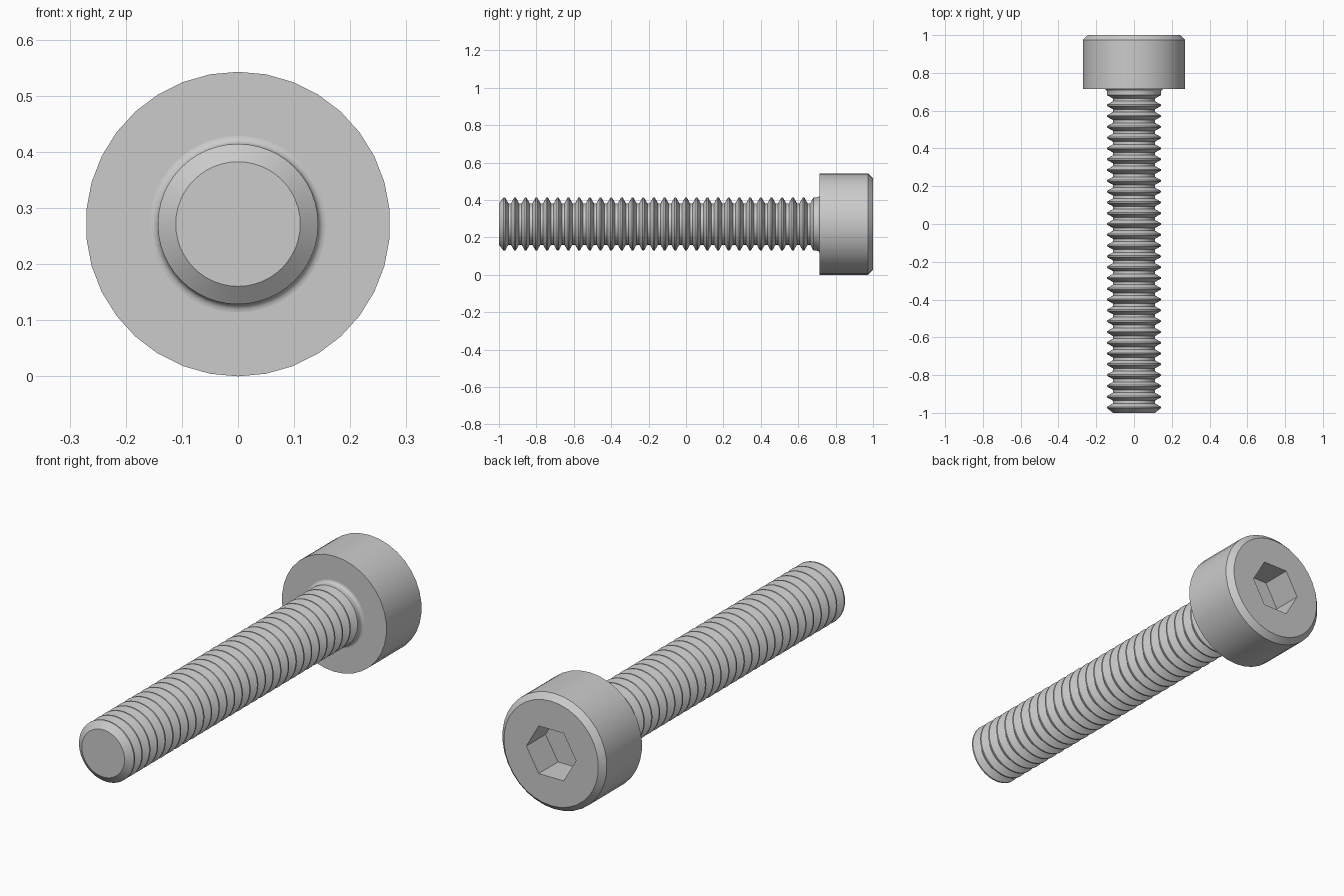
import bpy, bmesh, math

if "Cube" in bpy.data.objects:
    bpy.data.objects.remove(bpy.data.objects["Cube"])

R_HEAD, R_SHAFT, R_ROOT = 0.2714, 0.1429, 0.111
AXIS_Z = R_HEAD
HEAD_Y = 0.714          # underside of the head
PITCH = 0.4 / 7

steel = bpy.data.materials.new("plain_grey")
steel.diffuse_color = (0.6, 0.6, 0.6, 1)
steel.use_nodes = True
steel.node_tree.nodes["Principled BSDF"].inputs["Base Color"].default_value = steel.diffuse_color


def lathe(name, profile, sides, start=math.pi / 2):
    """Revolve (radius, y) points round the bolt axis and cap both ends."""
    bm = bmesh.new()
    rings = []
    for r, y in profile:
        ring = []
        for i in range(sides):
            a = start + 2 * math.pi * i / sides
            ring.append(bm.verts.new((r * math.cos(a), y, AXIS_Z + r * math.sin(a))))
        rings.append(ring)
    for a, b in zip(rings, rings[1:]):
        for i in range(sides):
            j = (i + 1) % sides
            bm.faces.new((a[i], a[j], b[j], b[i]))
    bm.faces.new(rings[0])
    bm.faces.new(rings[-1])
    bmesh.ops.recalc_face_normals(bm, faces=bm.faces)
    me = bpy.data.meshes.new(name)
    bm.to_mesh(me)
    bm.free()
    me.materials.append(steel)
    ob = bpy.data.objects.new(name, me)
    bpy.context.collection.objects.link(ob)
    return ob


def smooth(ob):
    ob.data.shade_smooth()
    ob.data.set_sharp_from_angle(angle=math.radians(30))


# Threaded shaft: chamfered tip, ring threads, plain neck, fillet
crest, root = PITCH / 16, PITCH / 8     # half widths of the flats
profile = [(R_ROOT, -1.0)]
for k in range(30):
    y = -1 + PITCH * (k + 0.5)
    profile.append((R_SHAFT, y - crest))
    if k < 29:
        profile += [(R_SHAFT, y + crest),
                    (R_ROOT, y + PITCH / 2 - root),
                    (R_ROOT, y + PITCH / 2 + root)]
fillet = 0.0143
for i in range(6):
    a = math.pi / 2 * i / 5
    profile.append((R_SHAFT + fillet * (1 - math.cos(a)),
                    HEAD_Y - fillet + fillet * math.sin(a)))
smooth(lathe("threaded_shaft", profile, 48))

# Cylinder head with chamfered rim
c = 0.026
head = lathe("socket_head", [(R_HEAD, HEAD_Y), (R_HEAD, 1 - c), (R_HEAD - c, 1)], 34)

# Hexagonal socket cut into the head
cutter = lathe("hex_cutter", [(0.129, 1 - 0.143), (0.129, 1.1)], 6, 0)
cutter.hide_render = True
mod = head.modifiers.new("hex_socket", "BOOLEAN")
mod.operation = "DIFFERENCE"
mod.solver = "EXACT"
mod.object = cutter
bpy.context.view_layer.update()
cut = bpy.data.meshes.new_from_object(
    head.evaluated_get(bpy.context.evaluated_depsgraph_get()))
head.modifiers.clear()
head.data = cut
bpy.data.objects.remove(cutter)
smooth(head)
